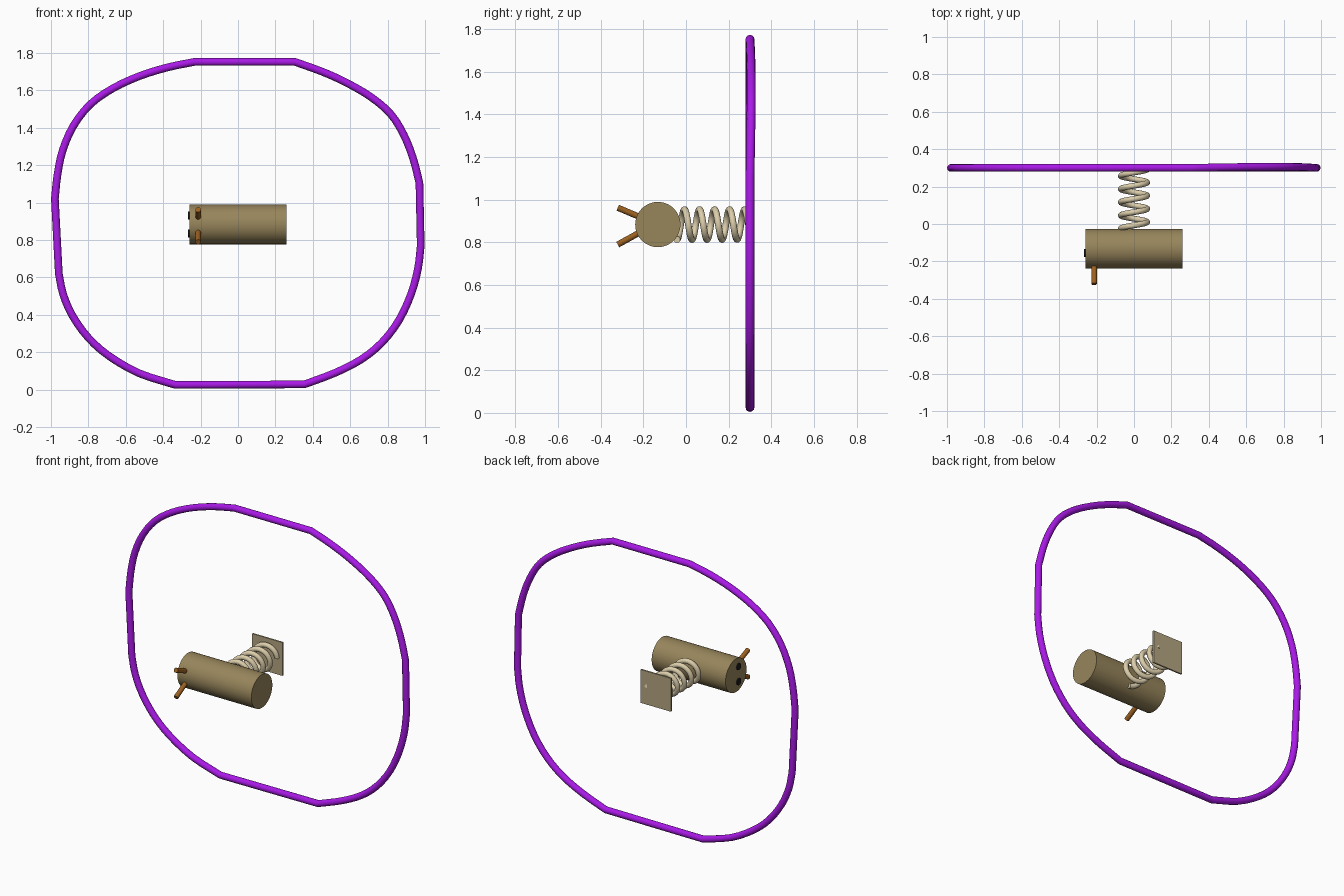
import bpy
from math import pi, sin, cos
from mathutils import Vector

if "Cube" in bpy.data.objects:
    bpy.data.objects.remove(bpy.data.objects["Cube"])

CZ = 0.883   # height of the spring and cylinder axis
CY = -0.132  # depth of the cylinder axis


def material(name, rgb):
    m = bpy.data.materials.new(name)
    m.diffuse_color = (*rgb, 1)
    m.use_nodes = True
    m.node_tree.nodes["Principled BSDF"].inputs["Base Color"].default_value = m.diffuse_color
    return m


TAN = material("tan", (0.31, 0.235, 0.105))
SAND = material("sand", (0.46, 0.38, 0.22))
CREAM = material("cream", (0.72, 0.62, 0.41))
BROWN = material("brown", (0.33, 0.12, 0.015))
BLACK = material("black", (0.01, 0.01, 0.012))
PURPLE = material("purple", (0.40, 0.01, 0.80))


def finish(obj, name, mat, smooth=True):
    obj.name = name
    obj.data.materials.clear()
    obj.data.materials.append(mat)
    if smooth:
        bpy.ops.object.shade_smooth_by_angle(angle=0.6)
    return obj


def rod(name, a, b, radius, mat, sides=32):
    a, b = Vector(a), Vector(b)
    bpy.ops.mesh.primitive_cylinder_add(vertices=sides, radius=radius,
                                        depth=(b - a).length, location=(a + b) / 2)
    obj = bpy.context.object
    obj.rotation_euler = (b - a).to_track_quat('Z', 'Y').to_euler()
    return finish(obj, name, mat)


def tube(name, points, radius, mat, closed=False):
    cu = bpy.data.curves.new(name, 'CURVE')
    cu.dimensions = '3D'
    cu.bevel_depth = radius
    cu.bevel_resolution = 4
    cu.use_fill_caps = not closed
    sp = cu.splines.new('POLY')
    sp.points.add(len(points) - 1)
    for p, co in zip(sp.points, points):
        p.co = (*co, 1)
    sp.use_cyclic_u = closed
    obj = bpy.data.objects.new(name, cu)
    bpy.context.collection.objects.link(obj)
    bpy.ops.object.select_all(action='DESELECT')
    obj.select_set(True)
    bpy.context.view_layer.objects.active = obj
    bpy.ops.object.convert(target='MESH')
    return finish(bpy.context.object, name, mat)


def smooth_run(pts, n=3):
    """Catmull-Rom through an open run of points."""
    p = [Vector(q) for q in pts]
    p = [2 * p[0] - p[1]] + p + [2 * p[-1] - p[-2]]
    out = []
    for a, b, c, d in zip(p, p[1:], p[2:], p[3:]):
        for i in range(n):
            t = i / n
            out.append(0.5 * (2 * b + (c - a) * t + (2 * a - 5 * b + 4 * c - d) * t * t
                              + (3 * b - a - 3 * c + d) * t ** 3))
    return out + [p[-2]]


# Large hand-bent hoop: four curved corners (x, z) joined by straight runs
corners = [
    [(0.305, 1.752), (0.45, 1.70), (0.58, 1.641), (0.71, 1.565), (0.815, 1.475),
     (0.885, 1.365), (0.935, 1.24), (0.97, 1.106)],
    [(0.977, 0.77), (0.962, 0.645), (0.925, 0.51), (0.86, 0.37), (0.77, 0.252),
     (0.66, 0.162), (0.52, 0.09), (0.355, 0.028)],
    [(-0.334, 0.025), (-0.53, 0.088), (-0.69, 0.18), (-0.80, 0.277), (-0.885, 0.395),
     (-0.935, 0.51), (-0.958, 0.62), (-0.979, 1.02)],
    [(-0.979, 1.02), (-0.965, 1.15), (-0.937, 1.28), (-0.88, 1.41), (-0.79, 1.525),
     (-0.67, 1.61), (-0.53, 1.675), (-0.38, 1.722), (-0.234, 1.752)]]
hoop = []
for k, run in enumerate(corners):
    # the third run ends in a straight side, so only its bend is smoothed
    pts = smooth_run(run[:-1]) if k == 2 else smooth_run(run)
    for i, p in enumerate(pts):
        bulge = 0.006 * sin(pi * i / (len(pts) - 1)) if k == 0 else 0
        hoop.append((p.x, 0.30 + bulge, p.y))
tube("hoop", hoop, 0.0205, PURPLE, closed=True)

# Horizontal cylinder
rod("body_cylinder", (-0.26, CY, CZ), (0.26, CY, CZ), 0.106, TAN, sides=64)

# Two prongs and two end contacts, mirrored about the axis
for label, s, tip in (("upper", 1, 0.962), ("lower", -1, 0.789)):
    rod(label + "_prong", (-0.213, CY - 0.07, CZ + s * 0.029),
        (-0.213, -0.32, tip), 0.0145, BROWN)
    rod(label + "_contact", (-0.25, -0.155, CZ + s * 0.048),
        (-0.266, -0.155, CZ + s * 0.048), 0.021, BLACK)

# Coil spring from the cylinder to the plate
R, PITCH, STEPS = 0.0705, 0.0705, 150
T0, T1 = -0.5, 4.25
helix = []
for i in range(STEPS + 1):
    t = T0 + (T1 - T0) * i / STEPS
    a = 2 * pi * t
    helix.append((R * sin(a), -0.007 + PITCH * t, CZ + R * cos(a)))
tube("spring", helix, 0.0155, CREAM)

# Thin square mounting plate
bpy.ops.mesh.primitive_cube_add(size=1, location=(0, 0.299, CZ))
plate = bpy.context.object
plate.scale = (0.212, 0.01, 0.212)
finish(plate, "mounting_plate", SAND, smooth=False)
